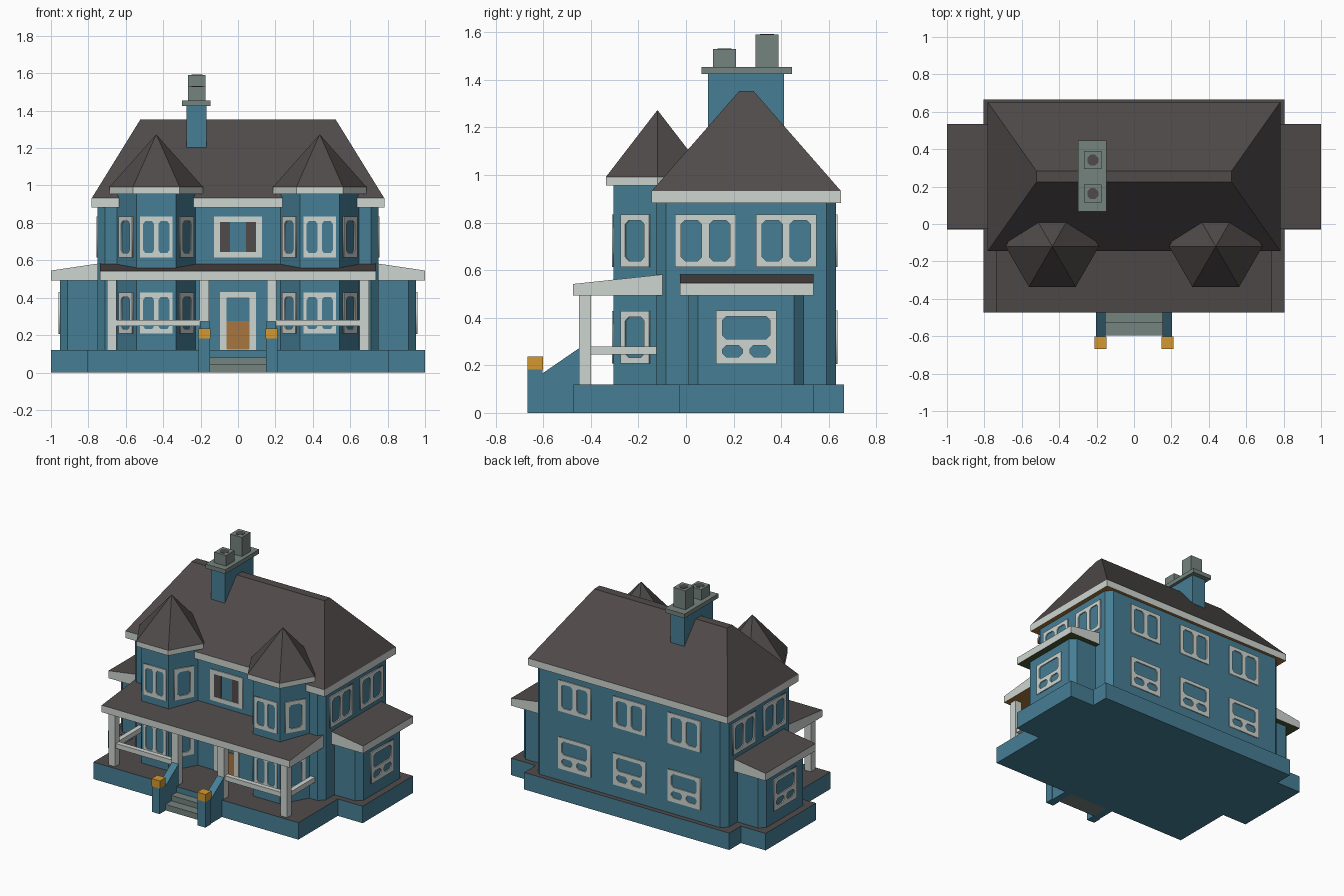
import bpy, bmesh, math
from mathutils import Matrix, Vector

if "Cube" in bpy.data.objects:
    bpy.data.objects.remove(bpy.data.objects["Cube"])


def material(name, rgb):
    m = bpy.data.materials.new(name)
    m.diffuse_color = [((c / 255 + 0.055) / 1.055) ** 2.4 for c in rgb] + [1]
    m.use_nodes = True
    m.node_tree.nodes["Principled BSDF"].inputs["Base Color"].default_value = m.diffuse_color
    return m


TEAL = material("teal wall", (70, 127, 149))
DARK = material("dark slate", (80, 75, 74))
WHITE = material("white trim", (206, 213, 208))
STONE = material("grey stone", (117, 131, 126))
GOLD = material("gold lamp", (211, 153, 50))
WOOD = material("brown wood", (168, 118, 62))
OLIVE = material("olive soffit", (72, 88, 50))


def loft(name, rings, side, top=None, bottom=None):
    """Closed solid through rings; faces coloured by whether they look up, down or sideways."""
    bm = bmesh.new()
    vs = [[bm.verts.new(p) for p in r] for r in rings]
    n = len(rings[0])
    for a, b in zip(vs, vs[1:]):
        for i in range(n):
            bm.faces.new((a[i], a[(i + 1) % n], b[(i + 1) % n], b[i]))
    bm.faces.new(vs[0])
    bm.faces.new(vs[-1])
    bmesh.ops.remove_doubles(bm, verts=bm.verts, dist=1e-5)
    bmesh.ops.recalc_face_normals(bm, faces=bm.faces)
    bm.normal_update()
    for f in bm.faces:
        f.material_index = 1 if f.normal.z > 0.2 else 2 if f.normal.z < -0.2 else 0
    me = bpy.data.meshes.new(name)
    bm.to_mesh(me)
    bm.free()
    for m in (side, top or side, bottom or side):
        me.materials.append(m)
    ob = bpy.data.objects.new(name, me)
    bpy.context.collection.objects.link(ob)
    return ob


def rect(x0, x1, y0, y1, z, c=0):
    """Rectangle ring with optional cut corners."""
    if not c:
        return [(x0, y0, z), (x1, y0, z), (x1, y1, z), (x0, y1, z)]
    return [(x0 + c, y0, z), (x1 - c, y0, z), (x1, y0 + c, z), (x1, y1 - c, z),
            (x1 - c, y1, z), (x0 + c, y1, z), (x0, y1 - c, z), (x0, y0 + c, z)]


def box(name, x0, x1, y0, y1, z0, z1, side, top=None, bottom=None, c=0):
    x0, x1 = min(x0, x1), max(x0, x1)
    return loft(name, [rect(x0, x1, y0, y1, z, c) for z in (z0, z1)], side, top, bottom)


def ngon(cx, cy, r, z, n=6, turn=0.0):
    return [(cx + r * math.cos(turn + i * math.tau / n),
             cy + r * math.sin(turn + i * math.tau / n), z) for i in range(n)]


def frame_mesh(name, w, h, panes, cut=0.016):
    """Thin white plate with openings; panes are (x0, x1, y0, y1) about its centre."""
    cu = bpy.data.curves.new(name, 'CURVE')
    cu.dimensions, cu.fill_mode, cu.extrude = '2D', 'BOTH', 0.004
    loops = [rect(-w / 2, w / 2, -h / 2, h / 2, 0)] + [rect(*p, 0, cut) for p in panes]
    for pts in loops:
        s = cu.splines.new('POLY')
        s.points.add(len(pts) - 1)
        for p, co in zip(s.points, pts):
            p.co = (*co, 1)
        s.use_cyclic_u = True
    ob = bpy.data.objects.new(name, cu)
    bpy.context.collection.objects.link(ob)
    dg = bpy.context.evaluated_depsgraph_get()
    me = bpy.data.meshes.new_from_object(ob.evaluated_get(dg))
    bpy.data.objects.remove(ob)
    me.materials.clear()
    me.materials.append(WHITE)
    return me


def place(name, me, x, y, z, deg, sx=1.0):
    """Stand a plate on a wall whose outward direction is deg."""
    a = math.radians(deg)
    n, up = Vector((math.cos(a), math.sin(a), 0)), Vector((0, 0, 1))
    r = up.cross(n)
    ob = bpy.data.objects.new(name, me)
    bpy.context.collection.objects.link(ob)
    rot = Matrix((r, up, n)).transposed().to_4x4()
    ob.matrix_world = (Matrix.Translation(Vector((x, y, z)) + n * 0.003)
                       @ rot @ Matrix.Diagonal((sx, 1, 1, 1)))


DOUBLE = frame_mesh("double_window", 0.255, 0.22,
                    [(-0.102, -0.016, -0.085, 0.085), (0.016, 0.102, -0.085, 0.085)])
SINGLE = frame_mesh("single_window", 0.14, 0.22, [(-0.046, 0.046, -0.085, 0.085)])
SASH = frame_mesh("sash_window", 0.255, 0.224,
                  [(-0.1, 0.1, -0.008, 0.087), (-0.1, -0.015, -0.083, -0.034),
                   (0.015, 0.1, -0.083, -0.034)])
SQUARE = frame_mesh("centre_window", 0.255, 0.22, [(-0.096, 0.096, -0.08, 0.08)], 0.001)
DOORWAY = frame_mesh("door_frame", 0.19, 0.31, [(-0.061, 0.061, -0.152, 0.125)], 0.003)
HI, LO = 0.724, 0.318

# plinth, main block and hipped roof
box("plinth", -0.805, 0.805, -0.472, 0.665, 0, 0.12, TEAL, DARK)
box("main_walls", -0.75, 0.75, -0.125, 0.63, 0.12, 0.9, TEAL, c=0.04)
E = (-0.782, 0.782, -0.145, 0.652)
loft("main_roof", [rect(*E, 0.882), rect(*E, 0.932), rect(-0.522, 0.522, 0.224, 0.284, 1.353)],
     WHITE, DARK, WOOD)

# chimney with two pots
box("chimney", -0.275, -0.168, 0.092, 0.412, 1.05, 1.425, TEAL)
box("chimney_cap", -0.3, -0.146, 0.066, 0.446, 1.425, 1.455, STONE)
for y, z in ((0.162, 1.53), (0.341, 1.59)):
    box("chimney_pot", -0.267, -0.174, y - 0.048, y + 0.048, 1.455, z, STONE)
    loft("flue_opening", [ngon(-0.22, y, 0.032, h, 8, math.pi / 8) for h in (z - 0.003, z + 0.002)],
         DARK)

# front porch roof
loft("porch_roof", [[(x, -0.474, 0.493), (x, -0.474, 0.542), (x, -0.098, 0.582), (x, -0.098, 0.493)]
                    for x in (-0.738, 0.738)], WHITE, DARK, WOOD)

for s in (-1, 1):
    # hexagonal corner tower
    cx, cy = s * 0.437, -0.12
    loft("tower_walls", [ngon(cx, cy, 0.213, z) for z in (0.12, 0.96)], TEAL)
    loft("tower_roof", [ngon(cx, cy, 0.25, 0.955), ngon(cx, cy, 0.25, 0.992),
                        ngon(cx, cy, 0, 1.273)], WHITE, DARK, WOOD)
    for deg, me, sx in ((-90, DOUBLE, 0.69), (-30, SINGLE, 1), (-150, SINGLE, 1)):
        a = math.radians(deg)
        for z in (HI, LO):
            place("tower_window", me, cx + 0.1845 * math.cos(a), cy + 0.1845 * math.sin(a), z, deg, sx)

    # side bay
    out = 0 if s > 0 else 180
    box("bay_plinth", s * 0.805, s * 1.0, -0.03, 0.535, 0, 0.12, TEAL, DARK)
    box("bay_walls", s * 0.6, s * 0.952, 0.01, 0.495, 0.12, 0.5, TEAL, c=0.04)
    loft("bay_roof", [[(s * 1.0, y, 0.493), (s * 1.0, y, 0.545), (s * 0.738, y, 0.584),
                       (s * 0.738, y, 0.493)] for y in (-0.025, 0.535)], WHITE, DARK, OLIVE)
    place("bay_window", SASH, s * 0.952, 0.253, LO, out)
    for y in (0.082, 0.422):
        place("side_window", DOUBLE, s * 0.75, y, HI, out)

    # porch posts and rails
    for x in (0.675, 0.181):
        box("porch_post", s * (x - 0.026), s * (x + 0.026), -0.45, -0.4, 0.12, 0.5, WHITE)
    box("front_rail", s * 0.207, s * 0.649, -0.442, -0.408, 0.248, 0.282, WHITE)
    box("side_rail", s * 0.658, s * 0.692, -0.4, -0.122, 0.245, 0.28, WHITE)

    # stair wall, newel and lamp
    loft("stair_wall", [[(s * x, -0.605, 0), (s * x, -0.605, 0.165), (s * x, -0.445, 0.275),
                         (s * x, -0.445, 0)] for x in (0.152, 0.204)], TEAL)
    box("stair_newel", s * 0.149, s * 0.21, -0.666, -0.604, 0, 0.182, TEAL)
    box("stair_lamp", s * 0.146, s * 0.212, -0.667, -0.602, 0.182, 0.236, GOLD)

    # dark shutters beside the centre window
    box("shutter", s * 0.042, s * 0.096, -0.13, -0.124, HI - 0.08, HI + 0.08, DARK)

# front steps
box("lower_step", -0.152, 0.152, -0.597, -0.53, 0, 0.042, STONE)
box("upper_step", -0.152, 0.152, -0.53, -0.472, 0, 0.08, STONE)

# front door and centre window
place("door_frame", DOORWAY, 0, -0.125, 0.275, -90)
box("door_panel", -0.061, 0.061, -0.13, -0.124, 0.12, 0.276, WOOD)
place("centre_window", SQUARE, 0, -0.125, HI, -90)

# back windows
for x in (-0.43, 0, 0.43):
    place("back_upper_window", DOUBLE, x, 0.63, HI, 90)
    place("back_lower_window", SASH, x, 0.63, LO, 90)
